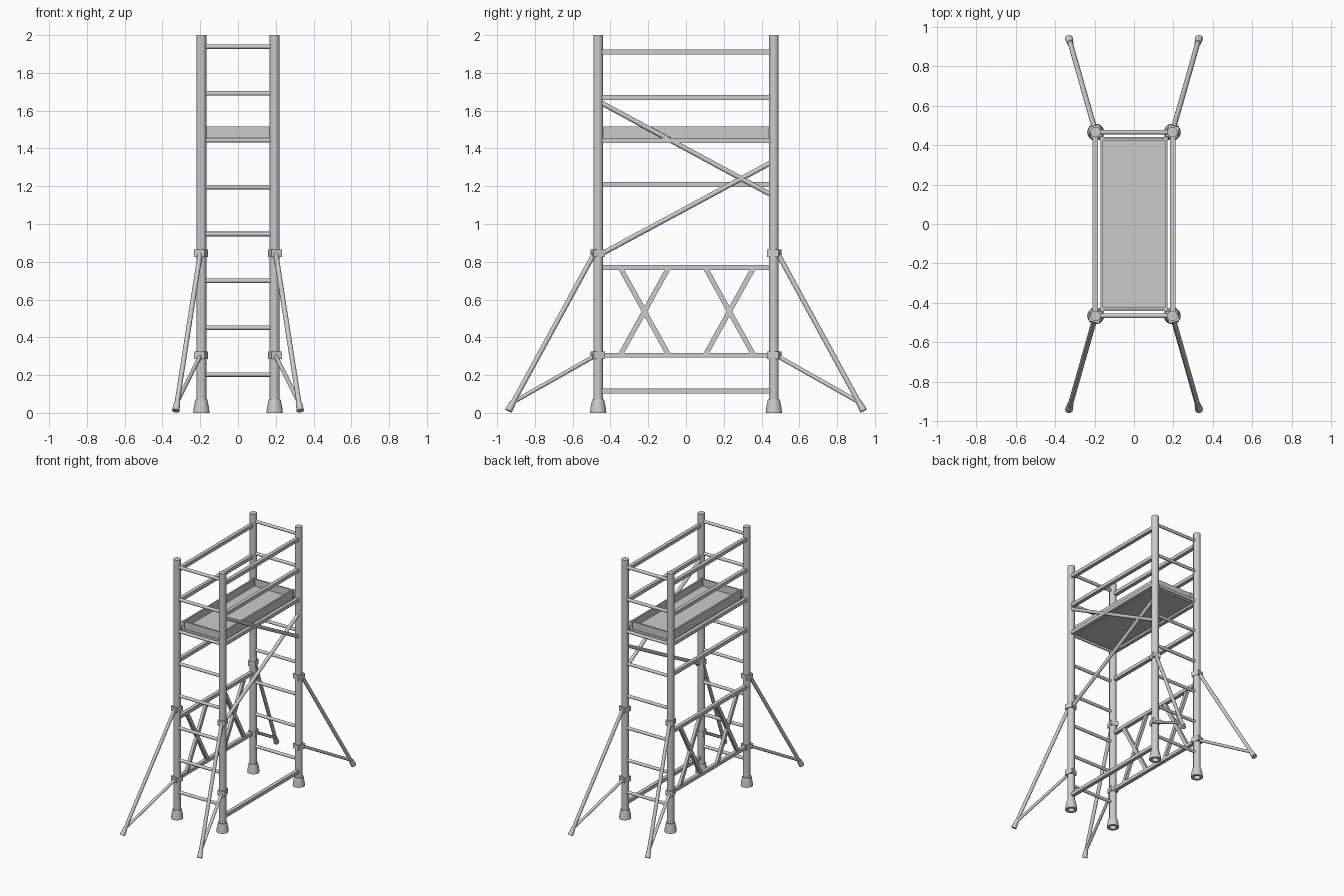
import bpy, math
from mathutils import Vector

cube = bpy.data.objects.get("Cube")
if cube:
    bpy.data.objects.remove(cube, do_unlink=True)

metal = bpy.data.materials.new("light grey metal")
metal.use_nodes = True
GREY = (0.6, 0.6, 0.6, 1)
metal.diffuse_color = GREY
metal.node_tree.nodes["Principled BSDF"].inputs["Base Color"].default_value = GREY

PX, PY = 0.194, 0.465   # post centres
RX = 0.197              # side rail plane
END = 0.445             # half length of side rails


def finish(name, smooth=False):
    ob = bpy.context.object
    ob.name = ob.data.name = name
    ob.data.materials.append(metal)
    if smooth:
        bpy.ops.object.shade_smooth_by_angle(angle=math.radians(40))
    return ob


def box(name, centre, size, rot=(0, 0, 0)):
    bpy.ops.mesh.primitive_cube_add(size=1, location=centre, rotation=rot)
    bpy.context.object.scale = size
    bpy.ops.object.transform_apply(location=False, rotation=False, scale=True)
    return finish(name)


def tube(name, a, b, r1, r2=None, sides=20):
    a, b = Vector(a), Vector(b)
    d = b - a
    bpy.ops.mesh.primitive_cone_add(vertices=sides, radius1=r1, radius2=r2 or r1,
                                    depth=d.length, location=(a + b) / 2,
                                    rotation=d.to_track_quat('Z', 'Y').to_euler())
    return finish(name, True)


def flat_bar(name, x, a, b, width, thick):
    # rectangular bar between two (y, z) points in a side plane
    dy, dz = b[0] - a[0], b[1] - a[1]
    return box(name, (x, (a[0] + b[0]) / 2, (a[1] + b[1]) / 2),
               (thick, math.hypot(dy, dz), width), (math.atan2(dz, dy), 0, 0))


def lathe(name, profile, centre, sides=24):
    verts, faces, n = [], [], len(profile)
    for i in range(sides):
        t = 2 * math.pi * i / sides
        verts += [(r * math.cos(t), r * math.sin(t), z) for r, z in profile]
        j = (i + 1) % sides
        faces += [(i * n + k, j * n + k, j * n + k + 1, i * n + k + 1) for k in range(n - 1)]
    mesh = bpy.data.meshes.new(name)
    mesh.from_pydata(verts, [], faces)
    ob = bpy.data.objects.new(name, mesh)
    ob.location = centre
    bpy.context.collection.objects.link(ob)
    bpy.ops.object.select_all(action='DESELECT')
    ob.select_set(True)
    bpy.context.view_layer.objects.active = ob
    return finish(name, True)


# Corner posts, hollow feet, clamps and outriggers
foot_profile = [(0.024, 0.04), (0.024, 0), (0.043, 0), (0.041, 0.025),
                (0.032, 0.07), (0.024, 0.07)]
for sx, side in ((1, "left"), (-1, "right")):
    for sy, end in ((-1, "front"), (1, "back")):
        tag = f"{end}_{side}"
        tube(f"post_{tag}", (sx * PX, sy * PY, 0.03), (sx * PX, sy * PY, 2), 0.026, sides=24)
        lathe(f"foot_{tag}", foot_profile, (sx * PX, sy * PY, 0))
        tip = Vector((sx * 0.328, sy * 0.935, 0.02))
        top = Vector((sx * 0.2, sy * 0.485, 0.845))
        turn = -sx * sy * math.radians(16)
        for z, level in ((0.305, "lower"), (0.845, "upper")):
            box(f"{level}_clamp_{tag}", (sx * (PX + 0.002), sy * (PY + 0.002), z),
                (0.057, 0.062, 0.038), (0, 0, turn))
        tube(f"outrigger_{tag}", top, tip, 0.013)
        tube(f"outrigger_strut_{tag}", (sx * 0.2, sy * 0.485, 0.3),
             tip + (top - tip) * 0.045, 0.011)
        along = (top - tip).normalized()
        tube(f"outrigger_foot_{tag}", tip - along * 0.01, tip + along * 0.04, 0.02, 0.016)

# Ladder rungs on both ends
for sy, end in ((-1, "front"), (1, "back")):
    for i in range(8):
        z = 0.203 + 0.248 * i
        tube(f"{end}_rung_{i + 1}", (-PX, sy * PY, z), (PX, sy * PY, z), 0.012)

# Horizontal side rails
rails = {"left": (0.115, 1.443, 1.67, 1.91),
         "right": (0.305, 0.77, 1.21, 1.443, 1.67, 1.91)}
for side, heights in rails.items():
    x = RX if side == "left" else -RX
    for i, z in enumerate(heights):
        flat_bar(f"{side}_rail_{i + 1}", x, (-END, z), (END, z), 0.026, 0.028)

# Crossed flat braces on the right side frame
for i, yc in enumerate((-0.22, 0.23)):
    for s in (-1, 1):
        flat_bar(f"cross_brace_{i + 1}", -RX, (yc - s * 0.126, 0.31),
                 (yc + s * 0.126, 0.765), 0.026, 0.022)

# Long diagonal braces on the left side
tube("diagonal_brace_lower", (RX, -0.45, 0.84), (RX, 0.445, 1.322), 0.013)
tube("diagonal_brace_upper", (RX, -0.45, 1.642), (RX, 0.445, 1.158), 0.013)

# Platform deck with toe boards and corner brackets
box("platform_deck", (0, 0, 1.447), (0.34, 0.88, 0.024))
for s, side in ((1, "left"), (-1, "right")):
    box(f"{side}_toe_board", (s * 0.164, 0, 1.486), (0.012, 0.86, 0.058))
for s, end in ((1, "back"), (-1, "front")):
    box(f"{end}_toe_board", (0, s * 0.43, 1.486), (0.32, 0.012, 0.058))
    for sx, side in ((1, "left"), (-1, "right")):
        box(f"{end}_{side}_toe_bracket", (sx * 0.163, s * 0.432, 1.486), (0.02, 0.02, 0.06))
